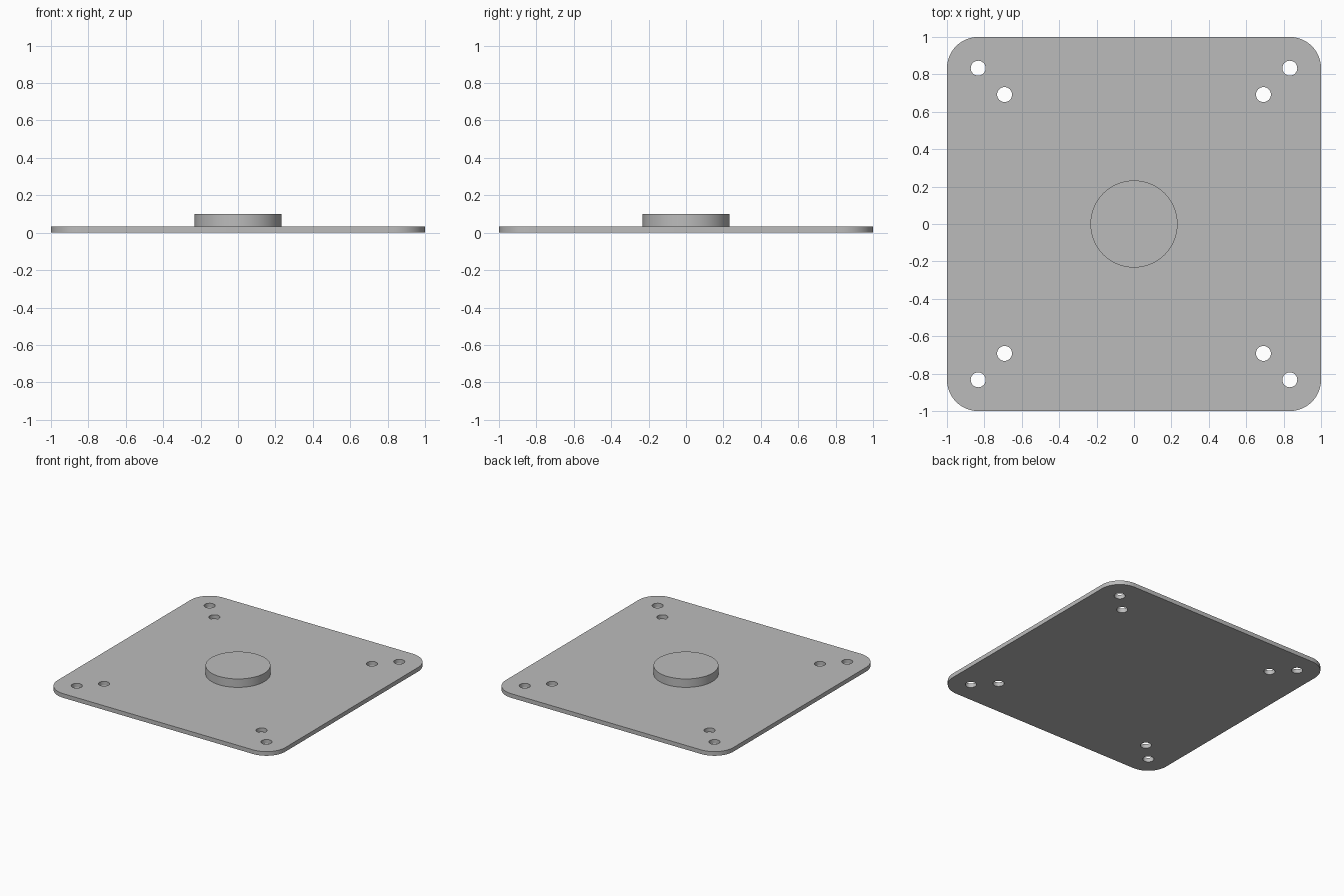
import bpy, bmesh, math
from mathutils import Vector

if "Cube" in bpy.data.objects:
    bpy.data.objects.remove(bpy.data.objects["Cube"])

PLATE_H, TOP = 0.033, 0.1
CORNER = 0.833          # centre of each rounded corner and outer hole
CORNER_R = 0.167
HOLE_R = 0.04
INNER = 0.692           # inner hole offset
BOSS_R = 0.233

steel = bpy.data.materials.new("steel_grey")
steel.diffuse_color = (0.5, 0.5, 0.5, 1)
steel.use_nodes = True
steel.node_tree.nodes["Principled BSDF"].inputs["Base Color"].default_value = steel.diffuse_color


def arc(cx, cy, r, start, sweep, n):
    return [(cx + r * math.cos(start + sweep * i / n),
             cy + r * math.sin(start + sweep * i / n)) for i in range(n + 1)]


def extruded(name, loops, z0, z1):
    """Fill the outline minus its inner loops and extrude it upwards."""
    bm = bmesh.new()
    edges = []
    for pts in loops:
        vs = [bm.verts.new((x, y, z0)) for x, y in pts]
        edges += [bm.edges.new((vs[i - 1], vs[i])) for i in range(len(vs))]
    bmesh.ops.triangle_fill(bm, edges=edges, use_beauty=True, normal=Vector((0, 0, 1)))
    ext = bmesh.ops.extrude_face_region(bm, geom=bm.faces[:], use_keep_orig=True)
    top = [g for g in ext["geom"] if isinstance(g, bmesh.types.BMVert)]
    bmesh.ops.translate(bm, verts=top, vec=(0, 0, z1 - z0))
    bmesh.ops.recalc_face_normals(bm, faces=bm.faces[:])
    mesh = bpy.data.meshes.new(name)
    bm.to_mesh(mesh)
    bm.free()
    mesh.materials.append(steel)
    ob = bpy.data.objects.new(name, mesh)
    bpy.context.collection.objects.link(ob)
    bpy.ops.object.select_all(action='DESELECT')
    ob.select_set(True)
    bpy.context.view_layer.objects.active = ob
    bpy.ops.object.shade_smooth_by_angle(angle=math.radians(30))
    return ob


def circle(cx, cy, r, n):
    return arc(cx, cy, r, 0, math.tau, n)[:-1]


# Rounded square plate with a pair of through holes in each corner
signs = [(1, 1), (-1, 1), (-1, -1), (1, -1)]
outline = []
for k, (sx, sy) in enumerate(signs):
    outline += arc(sx * CORNER, sy * CORNER, CORNER_R, k * math.pi / 2, math.pi / 2, 16)
holes = [circle(sx * d, sy * d, HOLE_R, 32) for sx, sy in signs for d in (CORNER, INNER)]
extruded("base_plate", [outline] + holes, 0, PLATE_H)

# Round boss standing on the middle of the plate
extruded("centre_boss", [circle(0, 0, BOSS_R, 72)], PLATE_H, TOP)
